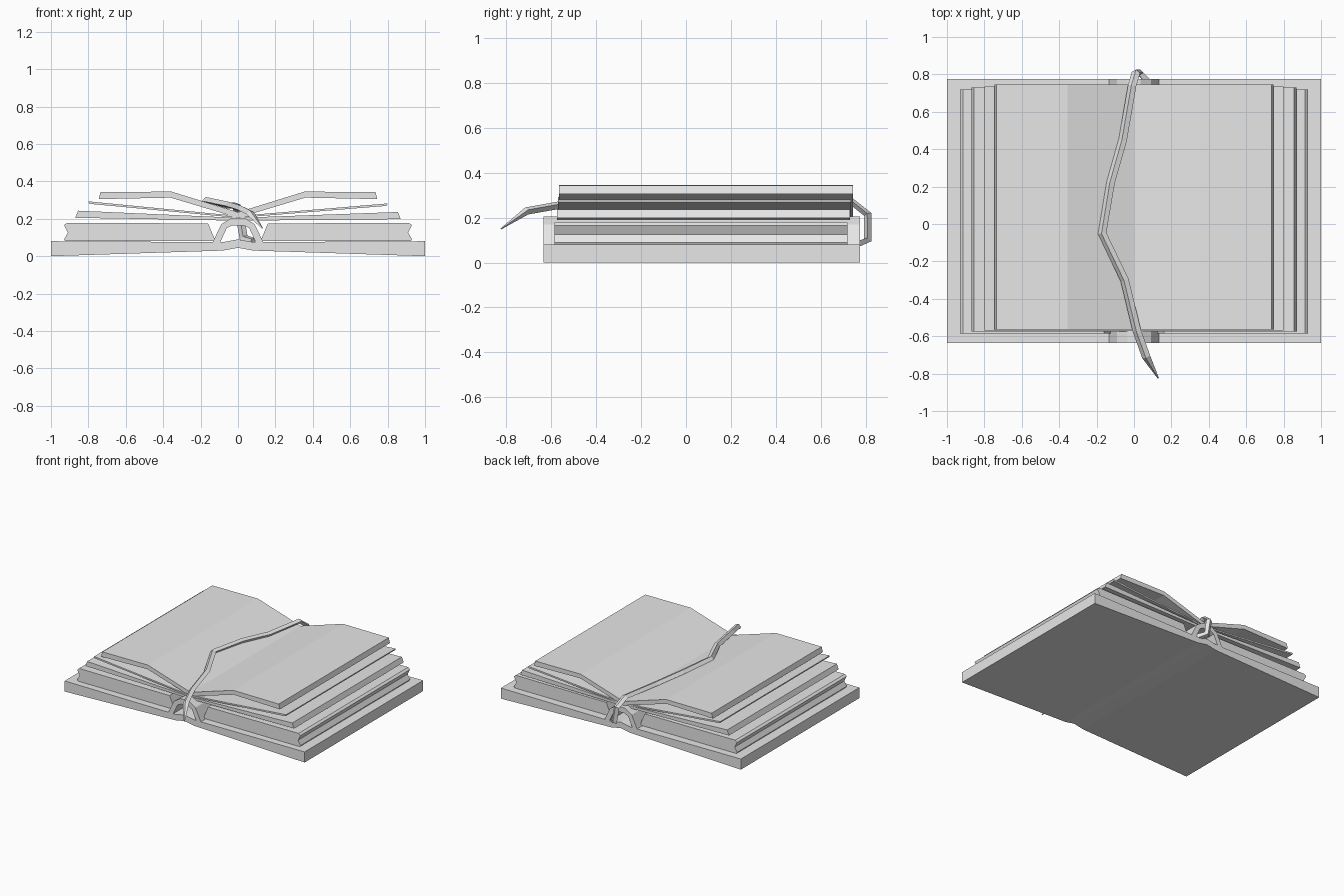
import bpy
import bmesh
from mathutils import Vector

cube = bpy.data.objects.get("Cube")
if cube:
    bpy.data.objects.remove(cube, do_unlink=True)

GREY = (0.8, 0.8, 0.8, 1.0)
grey = bpy.data.materials.new("plain grey")
grey.use_nodes = True
grey.diffuse_color = GREY
grey.node_tree.nodes["Principled BSDF"].inputs["Base Color"].default_value = GREY


def finish(name, bm):
    """Turn a bmesh into a flat-shaded object."""
    bmesh.ops.recalc_face_normals(bm, faces=bm.faces)
    mesh = bpy.data.meshes.new(name)
    bm.to_mesh(mesh)
    bm.free()
    mesh.materials.append(grey)
    obj = bpy.data.objects.new(name, mesh)
    bpy.context.collection.objects.link(obj)
    return obj


def bridge(bm, a, b):
    """Join two equal rings with quads."""
    for i in range(len(a)):
        j = (i + 1) % len(a)
        bm.faces.new((a[i], a[j], b[j], b[i]))


def extrude_profile(name, profile, front, back):
    """Extrude an (x, z) outline from front to back along y."""
    bm = bmesh.new()
    rings = [[bm.verts.new((x, y, z)) for x, z in profile] for y in (front, back)]
    bridge(bm, *rings)
    for ring in rings:
        bm.faces.new(ring)
    return finish(name, bm)


def mirrored(half):
    """Complete a right-to-left outline that starts and ends on the centre line."""
    return half + [(-x, z) for x, z in reversed(half) if x > 0]


COVER_FRONT, COVER_BACK = -0.635, 0.775

# Cover: one board with a slightly lifted fold in the middle
cover = [(0, 0.045), (0.08, 0.03), (1, 0), (1, 0.08), (0.08, 0.075), (0, 0.09)]
extrude_profile("cover", mirrored(cover), COVER_FRONT, COVER_BACK)

# Spine: hollow arch standing on the cover
outer = [(0.135, 0.075), (0.09, 0.17), (0.035, 0.205)]
inner = [(0.03, 0.165), (0.06, 0.15), (0.095, 0.075)]
arch = outer + [(-x, z) for x, z in reversed(outer)]
arch += [(-x, z) for x, z in reversed(inner)] + inner
extrude_profile("spine", arch, COVER_FRONT, COVER_BACK)

# Pages: outlines of one half, with the y range and the drop on the left half
pages = {
    "page_block": ([(0.12, 0.08), (0.925, 0.08), (0.93, 0.09), (0.91, 0.125),
                    (0.93, 0.165), (0.915, 0.178), (0.16, 0.175)], -0.585, 0.72, 0),
    "lower_leaves": ([(0, 0.19), (0.87, 0.205), (0.855, 0.243), (0, 0.205)],
                     -0.575, 0.73, 0.008),
    "loose_leaf": ([(0, 0.205), (0.795, 0.28), (0.8, 0.293), (0, 0.215)],
                   -0.57, 0.735, 0.014),
    "top_leaves": ([(0, 0.205), (0.36, 0.313), (0.745, 0.305), (0.735, 0.343),
                    (0.355, 0.345), (0, 0.235)], -0.565, 0.745, 0),
}
for name, (half, front, back, drop) in pages.items():
    for side, sign in (("left", 1), ("right", -1)):
        lower = drop if sign > 0 else 0
        outline = [(sign * x, z - lower * x) for x, z in half]
        extrude_profile(side + "_" + name, outline, front, back)

# Ribbon: diamond section swept over the open pages and hooked behind the spine
path = [Vector(p) for p in (
    (0.13, -0.825, 0.15), (0.065, -0.71, 0.23), (0.015, -0.57, 0.255),
    (-0.05, -0.3, 0.275), (-0.17, -0.05, 0.3), (-0.125, 0.22, 0.29),
    (-0.06, 0.45, 0.27), (-0.01, 0.74, 0.27), (0.01, 0.81, 0.215),
    (0.03, 0.81, 0.1), (0.08, 0.755, 0.08))]
bm = bmesh.new()
rings = []
side = Vector((1, 0, 0))
for i, point in enumerate(path):
    tangent = (path[min(i + 1, len(path) - 1)] - path[max(i - 1, 0)]).normalized()
    side = (side - tangent * side.dot(tangent)).normalized()
    up = side.cross(tangent)
    scale = 0.15 if i == 0 else 1
    wide, high = side * 0.023 * scale, up * 0.017 * scale
    rings.append([bm.verts.new(point + d) for d in (wide, high, -wide, -high)])
for a, b in zip(rings, rings[1:]):
    bridge(bm, a, b)
bm.faces.new(rings[0])
bm.faces.new(rings[-1])
finish("ribbon_bookmark", bm)
